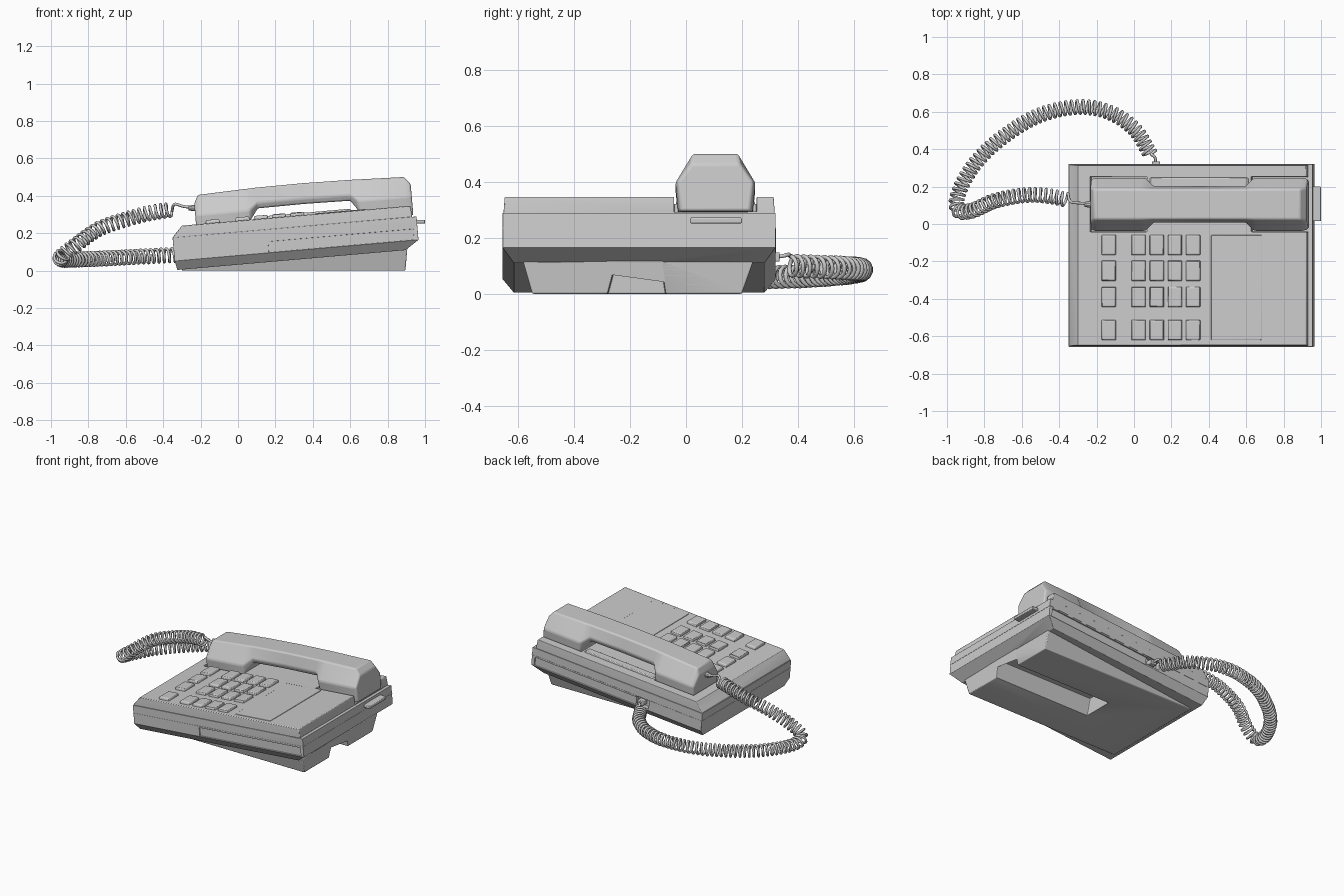
import bpy, bmesh, math
from mathutils import Vector

cube = bpy.data.objects.get("Cube")
if cube:
    bpy.data.objects.remove(cube, do_unlink=True)

TILT = 0.0868       # slope of the desk set
BASE_Z = 0.032      # height of the sloping underside at x = 0

grey = bpy.data.materials.new("warm_grey_plastic")
grey.use_nodes = True
colour = (0.6, 0.6, 0.6, 1)
grey.diffuse_color = colour
grey.node_tree.nodes["Principled BSDF"].inputs["Base Color"].default_value = colour


def tilt(ob):
    ob.rotation_euler = (0, -TILT, 0)
    ob.location = (0, 0, BASE_Z)
    return ob


def loft(name, rings):
    """Skin a solid through equal-sized rings of points."""
    bm = bmesh.new()
    loops = [[bm.verts.new(p) for p in ring] for ring in rings]
    for a, b in zip(loops, loops[1:]):
        n = len(a)
        for i in range(n):
            j = (i + 1) % n
            bm.faces.new((a[i], a[j], b[j], b[i]))
    bm.faces.new(loops[0])
    bm.faces.new(loops[-1])
    bmesh.ops.recalc_face_normals(bm, faces=bm.faces)
    mesh = bpy.data.meshes.new(name)
    bm.to_mesh(mesh)
    bm.free()
    ob = bpy.data.objects.new(name, mesh)
    bpy.context.collection.objects.link(ob)
    mesh.materials.append(grey)
    return ob


def stack(name, layers):
    """Solid from rectangles (z, x0, x1, y0, y1)."""
    return loft(name, [[(x0, y0, z), (x1, y0, z), (x1, y1, z), (x0, y1, z)]
                       for z, x0, x1, y0, y1 in layers])


def box(name, x0, x1, y0, y1, z0, z1):
    return stack(name, [(z0, x0, x1, y0, y1), (z1, x0, x1, y0, y1)])


def cut(ob, cutter):
    cutter.hide_render = True
    cutter.hide_viewport = True
    cutter.display_type = 'WIRE'
    mod = ob.modifiers.new("cut", 'BOOLEAN')
    mod.operation = 'DIFFERENCE'
    mod.solver = 'EXACT'
    mod.object = cutter


def soften(ob, width, segments=2):
    mod = ob.modifiers.new("soft_edges", 'BEVEL')
    mod.width = width
    mod.segments = segments
    mod.limit_method = 'ANGLE'
    mod.angle_limit = math.radians(25)
    return ob


# Main housing: lower shell with chamfered underside, and top cover
shell = tilt(stack("lower_shell", [
    (0, -.325, .90, -.615, .28), (.049, -.336, .973, -.655, .32),
    (.174, -.336, .973, -.655, .32)]))
cover = tilt(stack("top_cover", [
    (.172, -.334, .95, -.652, .317), (.18, -.332, .95, -.652, .317),
    (.234, -.281, .945, -.648, .313)]))

# Wells that hold the two ends of the handset
for i, (u0, u1) in enumerate([(-.215, .09), (.65, 1.05)]):
    cut(cover, tilt(box(f"cradle_well_cutter_{i}", u0, u1, -.042, .252, .176, .3)))

# Shallow side panels, front and back
for side, y in (("front", -.655), ("back", .32)):
    cut(shell, tilt(box(f"{side}_panel_cutter", .17, .95, y - .008, y + .008, .052, .109)))
cut(shell, tilt(box("jack_cutter", .07, .17, .29, .36, .06, .12)))

# Wedge foot, with a channel running in from the high end
foot = stack("wedge_foot", [(0, -.3, .895, -.55, .20), (.115, -.3, .905, -.582, .24)])
channel = stack("channel_cutter", [(-.02, .15, 1.1, -.285, -.07), (.112, .15, 1.1, -.25, -.09)])
cut(shell, channel)
cut(foot, channel)
for part in (shell, cover, foot):
    soften(part, .005)

# Handset rest between the wells
tilt(soften(stack("cradle_ridge", [(.22, .09, .65, .195, .25), (.246, .12, .62, .2, .245)]), .004))

# Number card and its window frame
tilt(soften(box("number_card", .435, .705, -.62, -.06, .23, .2375), .002))

# Slide-out tray at the high end
soften(box("slide_tray", .88, 1.0, .015, .20, .252, .272), .004)

# Seam beads round the shell
tilt(box("shell_seam", -.3375, .9745, -.6565, .3215, .118, .121))

# Push buttons
for r, y in enumerate((-.112, -.25, -.39, -.567)):
    for c, x in enumerate((-.136, .024, .122, .219, .317)):
        u = x + .021
        tilt(soften(stack(f"button_{r}_{c}", [
            (.225, u - .039, u + .039, y - .055, y + .055),
            (.246, u - .037, u + .037, y - .053, y + .053),
            (.252, u - .033, u + .033, y - .049, y + .049)]), .004))

# Handset: (u, top, bottom, top half width, middle half width, bottom half width)
MID_Y = .105
sections = [
    (-.205, .345, .182, .085, .135, .125), (-.182, .39, .18, .08, .143, .133),
    (.07, .40, .18, .08, .143, .133), (.09, .40, .235, .08, .140, .130),
    (.132, .402, .291, .08, .100, .085), (.38, .404, .293, .08, .098, .085),
    (.628, .40, .289, .08, .100, .085), (.665, .399, .235, .08, .140, .130),
    (.685, .398, .18, .08, .143, .133), (.925, .39, .18, .08, .143, .133),
    (.957, .35, .182, .085, .135, .125)]
rings = []
for u, top, bottom, ht, hm, hb in sections:
    mid = max(.285, bottom + .03)
    half = [(hb, bottom), (hm, mid), (ht, top)]
    rings.append([(u, MID_Y + h, w) for h, w in half]
                 + [(u, MID_Y - h, w) for h, w in reversed(half)])
tilt(soften(loft("handset", rings), .009, 3))


# Cord pieces
def tube(name, points, radius):
    curve = bpy.data.curves.new(name, 'CURVE')
    curve.dimensions = '3D'
    curve.bevel_depth = radius
    curve.bevel_resolution = 1
    curve.use_fill_caps = True
    spline = curve.splines.new('POLY')
    spline.points.add(len(points) - 1)
    for p, co in zip(spline.points, points):
        p.co = (*co, 1)
    curve.materials.append(grey)
    ob = bpy.data.objects.new(name, curve)
    bpy.context.collection.objects.link(ob)


def smooth_path(keys, steps):
    """Catmull-Rom path through the key points."""
    k = [Vector(p) for p in keys]
    k = [2 * k[0] - k[1]] + k + [2 * k[-1] - k[-2]]
    out = []
    for a, b, c, d in zip(k, k[1:], k[2:], k[3:]):
        for i in range(steps):
            t = i / steps
            out.append(.5 * (2 * b + (c - a) * t + (2 * a - 5 * b + 4 * c - d) * t * t
                             + (3 * b - a - 3 * c + d) * t ** 3))
    return out + [k[-2]]


def coil(path, pitch, radius, per_turn=14):
    """Wind a helix round a path, spaced by distance travelled."""
    points, travelled, target = [], 0, 0
    step = pitch / per_turn
    for a, b in zip(path, path[1:]):
        length = (b - a).length
        ahead = (b - a).normalized()
        side = ahead.cross(Vector((0, 0, 1))).normalized()
        up = side.cross(ahead)
        while target <= travelled + length:
            angle = math.tau * target / pitch
            centre = a.lerp(b, (target - travelled) / length)
            points.append(centre + radius * (math.cos(angle) * up + math.sin(angle) * side))
            target += step
        travelled += length
    return points


centre_line = smooth_path([
    (.09, .37, .10), (0, .51, .095), (-.14, .60, .09), (-.31, .625, .085), (-.52, .575, .075),
    (-.72, .45, .065), (-.86, .31, .06), (-.94, .16, .06), (-.94, .075, .08), (-.87, .07, .135),
    (-.74, .125, .225), (-.58, .155, .28), (-.46, .15, .31), (-.36, .13, .325)], 40)
winding = coil(centre_line, .029, .036)
tube("coiled_cord", winding, .0078)
tube("base_cord_lead", smooth_path([
    (.115, .30, .13), (.115, .345, .135), (.105, .365, .14), winding[0]], 6), .0078)
tube("handset_cord_lead", smooth_path([
    winding[-1], (-.34, .12, .355), (-.29, .112, .343), (-.22, .107, .335)], 6), .0078)

# Strain reliefs where the cord plugs in
loft("handset_plug", [[(x, MID_Y + r * math.cos(a), .335 + r * math.sin(a))
                       for a in [math.tau * i / 10 for i in range(10)]]
                      for x, r in ((-.265, .013), (-.235, .018), (-.2, .02))])
soften(box("base_plug", .095, .14, .27, .335, .115, .148), .004)

# Smooth shading with sharp edges kept
for ob in bpy.data.objects:
    ob.select_set(ob.type == 'MESH' and not ob.hide_render)
    if ob.select_get():
        bpy.context.view_layer.objects.active = ob
bpy.ops.object.shade_smooth_by_angle(angle=math.radians(30))
